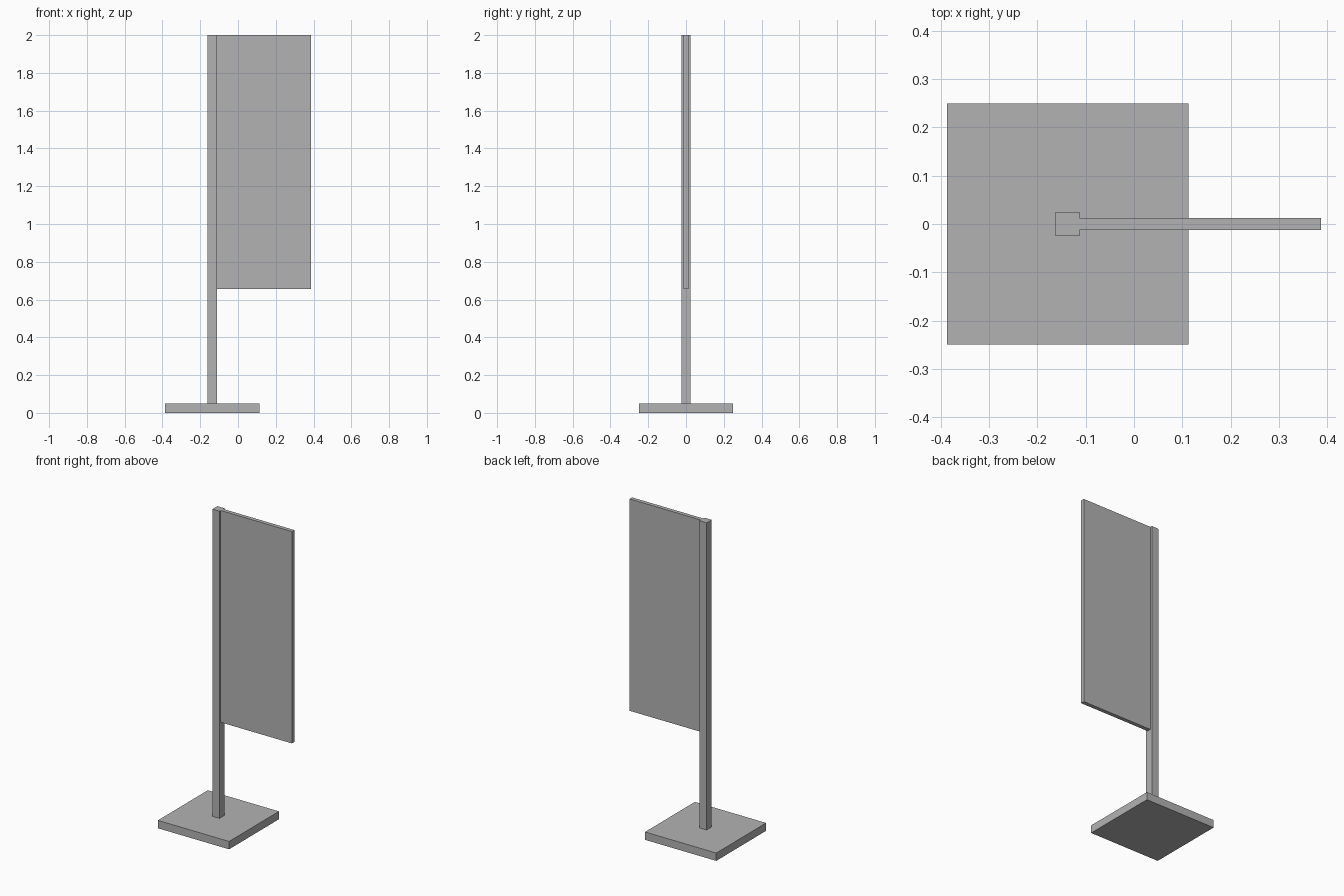
import bpy

cube = bpy.data.objects.get("Cube")
if cube:
    bpy.data.objects.remove(cube, do_unlink=True)

grey = bpy.data.materials.new("plain_grey")
grey.use_nodes = True
color = (0.45, 0.45, 0.45, 1)
grey.diffuse_color = color
grey.node_tree.nodes["Principled BSDF"].inputs["Base Color"].default_value = color


def box(name, low, high):
    """Add a flat-faced box between two corners."""
    center = [(a + b) / 2 for a, b in zip(low, high)]
    bpy.ops.mesh.primitive_cube_add(size=1, location=center)
    part = bpy.context.object
    part.name = name
    part.scale = [b - a for a, b in zip(low, high)]
    bpy.ops.object.transform_apply(location=False, rotation=False, scale=True)
    part.data.materials.append(grey)
    return part


POLE_X = -0.1375      # shared axis of base and pole
HALF_BASE = 0.25
HALF_POLE = 0.025
HALF_PANEL = 0.0125
BASE_TOP = 0.05
TOP = 2.0

# Square foot plate
box("base", (POLE_X - HALF_BASE, -HALF_BASE, 0),
    (POLE_X + HALF_BASE, HALF_BASE, BASE_TOP))

# Upright square pole
box("pole", (POLE_X - HALF_POLE, -HALF_POLE, BASE_TOP),
    (POLE_X + HALF_POLE, HALF_POLE, TOP))

# Thin sign panel fixed to the left side of the pole
box("sign_panel", (POLE_X + HALF_POLE, -HALF_PANEL, 0.655),
    (0.3875, HALF_PANEL, TOP))
